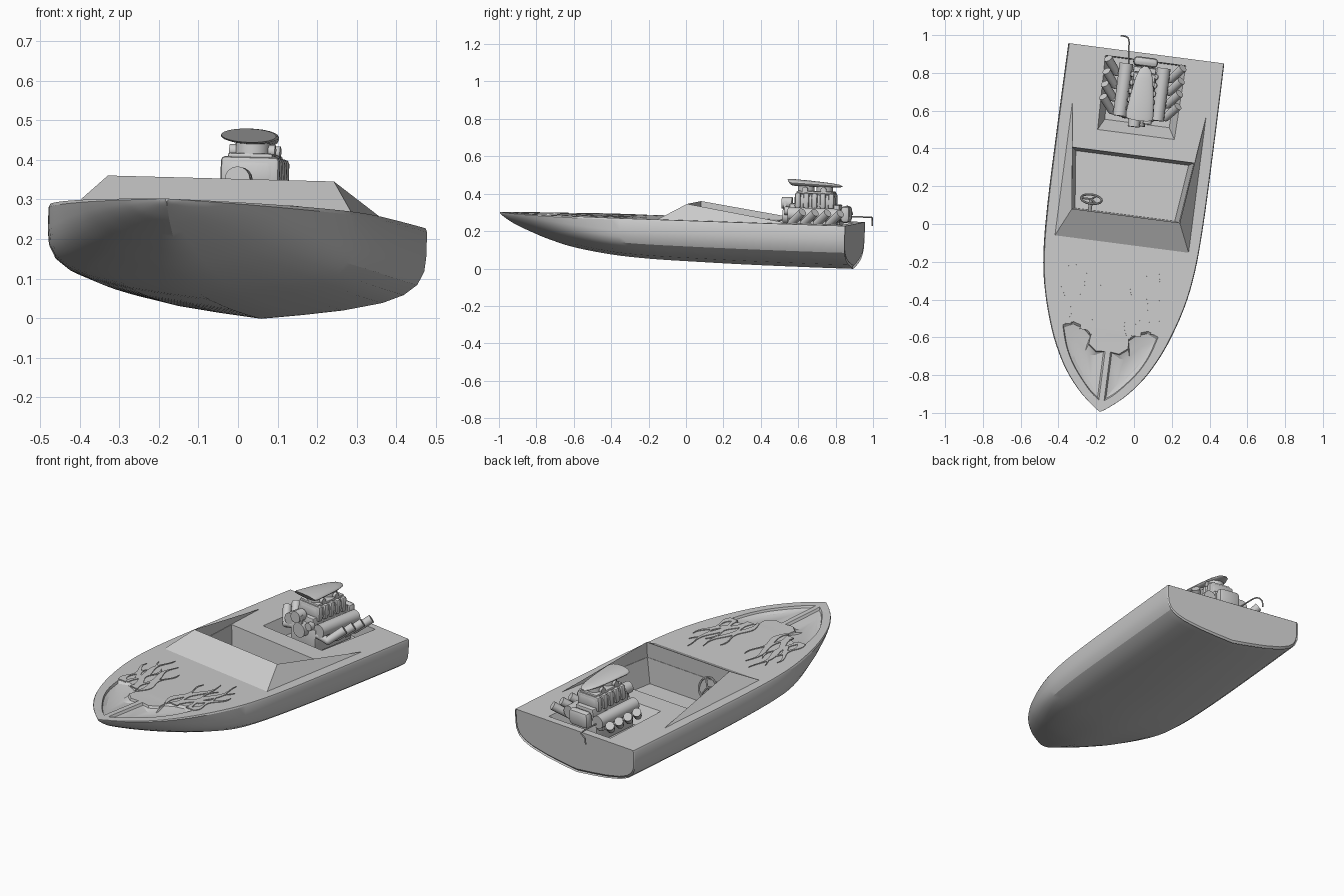
import bpy, bmesh, math
from mathutils import Matrix, Vector

cube = bpy.data.objects.get("Cube")
if cube:
    bpy.data.objects.remove(cube)

# Boat space: bow at origin, y runs aft, z = 0 is the deck; PLACE sets its trim and heading
PLACE = (Matrix.Translation((-0.18, -0.993, 0.302))
         @ Matrix.Rotation(math.radians(-7.4), 4, 'Z')
         @ Matrix.Rotation(math.radians(-1.92), 4, 'X')
         @ Matrix.Rotation(math.radians(1.5), 4, 'Y'))

grey = bpy.data.materials.new("plain_grey")
grey.use_nodes = True
grey.diffuse_color = (0.6, 0.6, 0.6, 1)
grey.node_tree.nodes["Principled BSDF"].inputs["Base Color"].default_value = (0.6, 0.6, 0.6, 1)


def activate(obj):
    bpy.ops.object.select_all(action='DESELECT')
    obj.select_set(True)
    bpy.context.view_layer.objects.active = obj


def shade(obj, angle=35):
    activate(obj)
    bpy.ops.object.shade_smooth_by_angle(angle=math.radians(angle))


def finish(bm, name, smooth=True):
    bmesh.ops.recalc_face_normals(bm, faces=bm.faces)
    bm.transform(PLACE)
    mesh = bpy.data.meshes.new(name)
    bm.to_mesh(mesh)
    bm.free()
    mesh.materials.append(grey)
    obj = bpy.data.objects.new(name, mesh)
    bpy.context.collection.objects.link(obj)
    if smooth:
        shade(obj)
    return obj


def fair(points, steps=4):
    """Smooth curve through the points."""
    pts = [Vector(p) for p in points]
    pts = [2 * pts[0] - pts[1]] + pts + [2 * pts[-1] - pts[-2]]
    out = []
    for a, b, c, d in zip(pts, pts[1:], pts[2:], pts[3:]):
        for i in range(steps):
            t = i / steps
            out.append(b + (c - a) * t / 2 + (a - 2.5 * b + 2 * c - d / 2) * t * t
                       + (1.5 * (b - c) + (d - a) / 2) * t ** 3)
    return out + [pts[-2]]


def loft(bm, rings):
    """Skin closed rings of equal length and cap both ends."""
    loops = [[bm.verts.new(p) for p in ring] for ring in rings]
    n = len(loops[0])
    for a, b in zip(loops, loops[1:]):
        for i in range(n):
            j = (i + 1) % n
            bm.faces.new((a[i], a[j], b[j], b[i]))
    bm.faces.new(loops[0])
    bm.faces.new(loops[-1])


def box(bm, centre, size, bevel=0.006):
    made = bmesh.ops.create_cube(
        bm, size=1, matrix=Matrix.Translation(centre) @ Matrix.Diagonal((*size, 1)))
    edges = {e for v in made["verts"] for e in v.link_edges}
    bmesh.ops.bevel(bm, geom=list(edges), offset=bevel, segments=2, affect='EDGES', profile=0.5)


def rod(bm, start, end, r1, r2=None, sides=16):
    start, end = Vector(start), Vector(end)
    way = end - start
    turn = way.to_track_quat('Z', 'Y').to_matrix().to_4x4()
    bmesh.ops.create_cone(bm, cap_ends=True, segments=sides, radius1=r1,
                          radius2=r1 if r2 is None else r2, depth=way.length,
                          matrix=Matrix.Translation((start + end) / 2) @ turn)


def well(target, outline, levels):
    """Cut a hollow; each level is a depth, a shrink of the outline and a shift aft."""
    mid = sum((Vector(p) for p in outline), Vector((0, 0))) / len(outline)
    b = bmesh.new()
    loft(b, [[(mid.x + (x - mid.x) * k, mid.y + (y - mid.y) * k + aft, -depth) for x, y in outline]
             for depth, k, aft in [(-.05, 1, 0), (0, 1, 0)] + levels])
    cutter = finish(b, "cutter", False)
    mod = target.modifiers.new("cut", 'BOOLEAN')
    mod.operation, mod.solver, mod.object = 'DIFFERENCE', 'EXACT', cutter
    activate(target)
    bpy.ops.object.modifier_apply(modifier=mod.name)
    bpy.data.objects.remove(cutter)


# Hull: sections blend from a sharp bow to a full, shallow-V stern
full = [(.99, 0), (1, -.04), (1, -.3), (.99, -.46), (.95, -.6), (.87, -.71),
        (.74, -.8), (.5, -.89), (.25, -.95), (0, -1)]
bow = [(.98, 0), (1, -.05), (.95, -.18), (.88, -.3), (.79, -.43), (.66, -.57),
       (.5, -.7), (.33, -.82), (.16, -.92), (0, -1)]
stations = [(0, .004, .008), (.02, .034, .024), (.06, .084, .05), (.1, .127, .07),
            (.17, .187, .1), (.26, .245, .134), (.4, .31, .174), (.6, .372, .206),
            (.8, .404, .222), (1.05, .416, .23), (1.4, .418, .237), (1.87, .416, .24),
            (1.9, .414, .236), (1.913, .408, .222)]
rings = []
for s, half, depth in fair(stations):
    t = min(1, s / .75)
    t = t * t * (3 - 2 * t)
    side = [(half * (b[0] + (f[0] - b[0]) * t), s, depth * (b[1] + (f[1] - b[1]) * t))
            for b, f in zip(bow, full)]
    rings.append(side + [(-x, y, z) for x, y, z in side[-2::-1]])
bm = bmesh.new()
loft(bm, rings)
hull = finish(bm, "hull", False)

# Cockpit, engine bay and the two bow dishes
well(hull, [(-.286, 1.045), (.286, 1.045), (.324, 1.37), (-.324, 1.37)], [(.14, .93, 0)])
well(hull, [(-.205, 1.48), (.205, 1.48), (.215, 1.875), (-.215, 1.875)], [(.09, .84, .03)])
rim = fair([(.014, .06), (.06, .095), (.12, .16), (.18, .24), (.225, .33), (.255, .43)], 3)
dish = [(p.x, p.y) for p in rim] + [(.2, .455), (.14, .435), (.1, .4), (.105, .35),
                                    (.06, .315), (.014, .32)]
for sign in (1, -1):
    well(hull, [(sign * x, y) for x, y in dish], [(.012, .93, 0), (.022, .55, 0)])
shade(hull, 25)

# Raked windscreen with side wings tapering aft
bm = bmesh.new()
v = {}
for sign in (1, -1):
    for key, p in {"base": (.357, .895, 0), "top": (.288, 1.043, .086),
                   "tip": (.356, 1.62, 0), "foot": (.288, 1.043, -.004)}.items():
        v[key, sign] = bm.verts.new((sign * p[0], p[1], p[2]))
    bm.faces.new([v[k, sign] for k in ("base", "top", "tip")])
    bm.faces.new([v[k, sign] for k in ("top", "foot", "tip")])
    bm.faces.new([v[k, sign] for k in ("base", "tip", "foot")])
for a, b in (("base", "top"), ("top", "foot"), ("foot", "base")):
    bm.faces.new((v[a, 1], v[b, 1], v[b, -1], v[a, -1]))
finish(bm, "windscreen", False)

# Flame tongues: thin wavy plates on the foredeck
bm = bmesh.new()
for sign in (1, -1):
    for x, y, tip_x, length, width, phase in (
            (.235, .44, .285, .25, .026, 0), (.205, .45, .225, .37, .03, 2),
            (.165, .45, .19, .25, .024, 4), (.125, .42, .155, .35, .03, 1),
            (.1, .4, .09, .31, .026, 3), (.22, .52, .25, .23, .016, 5)):
        left, right = [], []
        for i in range(21):
            t = i / 20
            w = width * (1 - t) ** .8 * (.65 + .35 * math.cos(t * 9 + phase))
            cx = x + (tip_x - x) * t + .014 * math.sin(t * 9 + phase)
            left.append((sign * (cx - w), y + length * t))
            right.append((sign * (cx + w + .001), y + length * t))
        outline = left + right[::-1]
        loft(bm, [[(px, py, z) for px, py in outline] for z in (-.002, .004)])
finish(bm, "flame_tongues", False)

# Steering wheel on its column
bm = bmesh.new()
hub = Vector((-.19, 1.11, -.01))
axis = Vector((0, .88, .47))
turn = axis.to_track_quat('Z', 'Y').to_matrix().to_4x4()
hoop = [hub + turn @ Vector((.055 * math.cos(a), .055 * math.sin(a), 0))
        for a in (i * math.tau / 24 for i in range(25))]
for a, b in zip(hoop, hoop[1:]):
    rod(bm, a, b, .006, sides=8)
for i in (0, 8, 16):
    rod(bm, hub, hoop[i], .005, sides=8)
rod(bm, hub - axis * .09, hub, .01)
finish(bm, "steering_wheel")

# Engine block, valve covers and front drive
bm = bmesh.new()
box(bm, (0, 1.7, -.02), (.17, .28, .13))
box(bm, (0, 1.7, .06), (.12, .27, .08))
for sign in (1, -1):
    rod(bm, (sign * .1, 1.565, .045), (sign * .1, 1.845, .045), .036)
    box(bm, (sign * .085, 1.705, .02), (.06, .25, .06))
box(bm, (0, 1.865, .05), (.13, .05, .09), .02)
finish(bm, "engine_block")
bm = bmesh.new()
rod(bm, (-.02, 1.515, .1), (-.02, 1.57, .1), .032)
rod(bm, (0, 1.525, .03), (0, 1.57, .03), .04)
rod(bm, (.05, 1.54, .06), (.05, 1.57, .06), .022)
box(bm, (-.01, 1.535, .07), (.045, .018, .09))
finish(bm, "front_pulleys")

# Ribbed blower with its carburettors
bm = bmesh.new()
box(bm, (0, 1.7, .115), (.13, .22, .08), .02)
for i in range(5):
    box(bm, (0, 1.61 + i * .045, .118), (.15, .032, .085), .012)
box(bm, (0, 1.7, .162), (.115, .2, .014))
for y in (1.645, 1.745):
    rod(bm, (0, y, .16), (0, y, .195), .044)
    for sign in (1, -1):
        rod(bm, (sign * .03, y, .176), (sign * .058, y, .176), .016)
finish(bm, "blower")

# Air scoop: flat oval shell tapering aft, its mouth leaning forward
bm = bmesh.new()
rings = []
for y, half, thick, z, lean in ((1.56, .07, .017, .212, .8), (1.58, .074, .019, .211, .7),
                                (1.68, .062, .016, .207, .2), (1.77, .047, .012, .203, 0),
                                (1.82, .03, .008, .2, 0), (1.838, .01, .003, .198, 0)):
    rings.append([(half * math.cos(a), y - lean * thick * math.sin(a), z + thick * math.sin(a))
                  for a in (i * math.tau / 24 for i in range(24))])
loft(bm, rings)
finish(bm, "air_scoop")

# Exhaust stubs sweeping out, up and aft
bm = bmesh.new()
for sign in (1, -1):
    for i in range(4):
        y = 1.59 + i * .068
        elbow = (sign * .145, y, 0)
        rod(bm, (sign * .08, y - .01, .015), elbow, .019)
        bmesh.ops.create_uvsphere(bm, u_segments=12, v_segments=8, radius=.021,
                                  matrix=Matrix.Translation(elbow))
        rod(bm, elbow, (sign * .2, y + .065, .06), .021, .023)
finish(bm, "exhaust_pipes")

# Thin hooked tube over the transom
bm = bmesh.new()
path = [(-.085, 1.82, .03), (-.095, 1.9, .036), (-.1, 1.96, .036), (-.108, 1.982, .036),
        (-.125, 1.988, .034), (-.142, 1.988, .02), (-.145, 1.988, -.012)]
for a, b in zip(path, path[1:]):
    rod(bm, a, b, .004, sides=8)
finish(bm, "overflow_tube")
